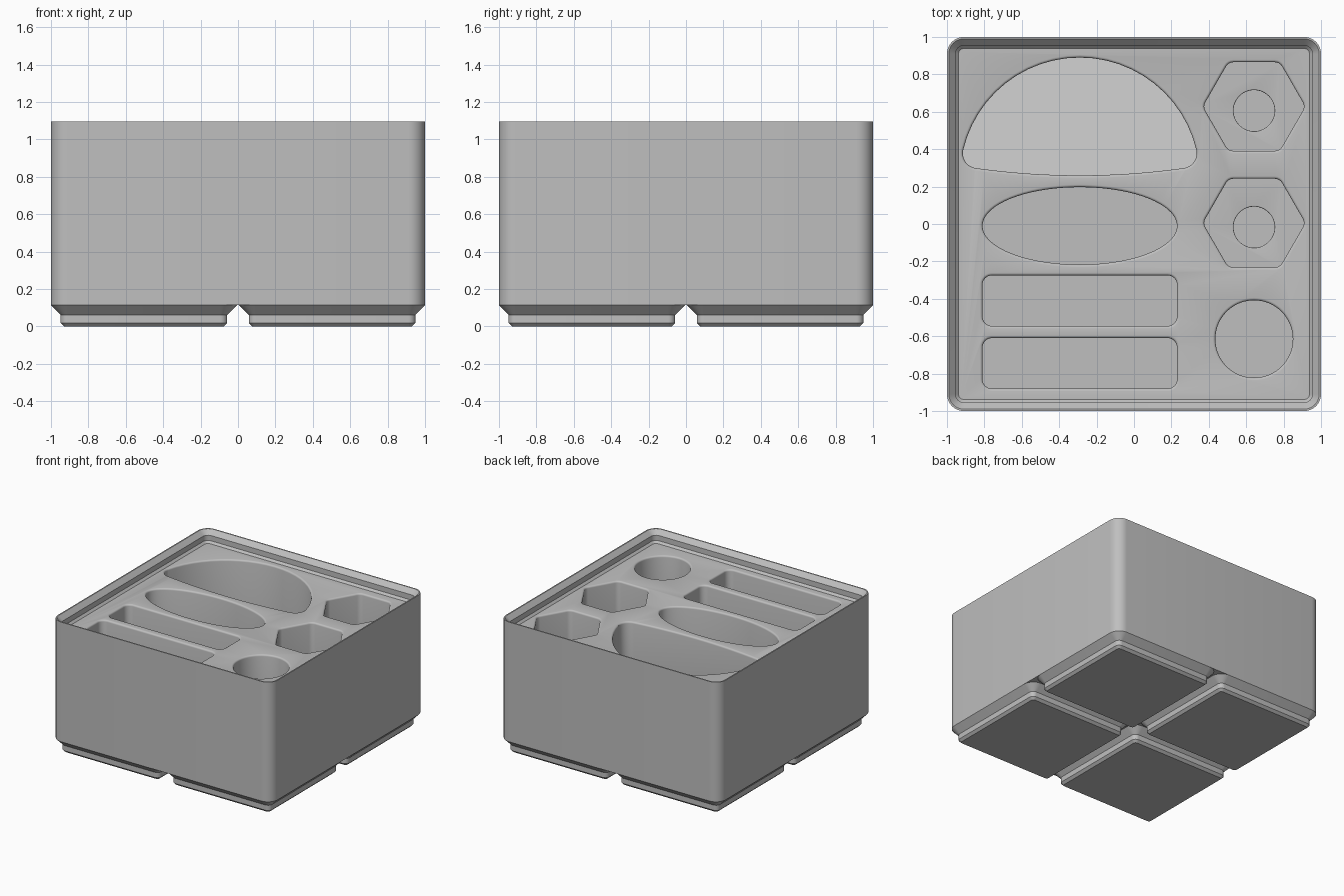
import bpy, bmesh, math
from math import cos, sin, radians

if "Cube" in bpy.data.objects:
    bpy.data.objects.remove(bpy.data.objects["Cube"])

grey = bpy.data.materials.new("plain grey")
grey.use_nodes = True
colour = (0.52, 0.52, 0.52, 1)
grey.diffuse_color = colour
grey.node_tree.nodes["Principled BSDF"].inputs["Base Color"].default_value = colour


# Outlines: chains of arcs (cx, cy, radius, start, end), grown by an offset
def arc_chain(arcs, steps=8):
    def ring(grow=0.0):
        points = []
        for cx, cy, r, a, b in arcs:
            for i in range(steps + 1):
                t = radians(a + (b - a) * i / steps)
                points.append((cx + (r + grow) * cos(t), cy + (r + grow) * sin(t)))
        return points
    return ring


def rounded_rect(cx, cy, hx, hy, r):
    signs = [(1, 1), (-1, 1), (-1, -1), (1, -1)]
    return arc_chain([(cx + sx * (hx - r), cy + sy * (hy - r), r, 90 * i, 90 * i + 90)
                      for i, (sx, sy) in enumerate(signs)])


def rounded_hexagon(cx, cy, apothem, r):
    d = (apothem - r) / cos(radians(30))
    return arc_chain([(cx + d * cos(radians(a)), cy + d * sin(radians(a)), r, a - 30, a + 30)
                      for a in range(0, 360, 60)], 4)


def oval(cx, cy, rx, ry, n=72):
    def ring(grow=0.0):
        points = []
        for i in range(n):
            t = math.tau * i / n
            nx, ny = cos(t) / rx, sin(t) / ry
            k = grow / math.hypot(nx, ny)
            points.append((cx + rx * cos(t) + nx * k, cy + ry * sin(t) + ny * k))
        return points
    return ring


# Skin a stack of rings into a closed solid
def loft(name, rings):
    bm = bmesh.new()
    loops = [[bm.verts.new(p) for p in ring] for ring in rings]
    n = len(loops[0])
    for low, high in zip(loops, loops[1:]):
        for i in range(n):
            j = (i + 1) % n
            bm.faces.new((low[i], low[j], high[j], high[i]))
    bm.faces.new(loops[0][::-1])
    bm.faces.new(loops[-1])
    bmesh.ops.recalc_face_normals(bm, faces=bm.faces)
    mesh = bpy.data.meshes.new(name)
    bm.to_mesh(mesh)
    bm.free()
    mesh.materials.append(grey)
    obj = bpy.data.objects.new(name, mesh)
    bpy.context.collection.objects.link(obj)
    return obj


def at(points, z):
    return [(x, y, z) for x, y in points]


def activate(obj):
    bpy.ops.object.select_all(action='DESELECT')
    obj.select_set(True)
    bpy.context.view_layer.objects.active = obj


def square_stack(cx, cy, profile):
    return [at(rounded_rect(cx, cy, h, h, r)(), z) for h, r, z in profile]


# Body with a stepped stacking lip
FLOOR, TOP, BASE = 1.0, 1.097, 0.114
body = loft("bin_body", square_stack(0, 0, [
    (1.0, 0.09, BASE), (1.0, 0.09, TOP), (0.99, 0.08, TOP),
    (0.9545, 0.045, FLOOR + 0.06), (0.9545, 0.045, FLOOR + 0.017),
    (0.938, 0.028, FLOOR)]))


# Pockets with a rounded rim, cut out of the body
def cut(outline, bottom, rim=FLOOR, slope=0.0, y0=0.0, fillet=0.014):
    rings = [[(x, y, bottom - slope * (y - y0)) for x, y in outline()]]
    for i in range(5):
        t = radians(90 * i / 4)
        rings.append(at(outline(fillet * (1 - cos(t))), rim - fillet * (1 - sin(t))))
    rings.append(at(outline(fillet), rim + 0.02))
    cutter = loft("pocket_cutter", rings)
    cutter.hide_render = True
    activate(body)
    mod = body.modifiers.new("pocket", 'BOOLEAN')
    mod.operation = 'DIFFERENCE'
    mod.solver = 'EXACT'
    mod.object = cutter
    bpy.ops.object.modifier_apply(modifier=mod.name)
    bpy.data.objects.remove(cutter)


# Dome-shaped pocket with a tilted floor
dome = arc_chain([(-0.29, 0.25, 0.64, 13.2, 166.8), (-0.835, 0.378, 0.08, 166.8, 262),
                  (-0.29, 4.26, 4.0, 262, 278), (0.255, 0.378, 0.08, 278, 373.2)], 24)
cut(dome, 0.65, slope=0.47, y0=0.26)

# Oval, bar and round pockets
cut(oval(-0.29, -0.01, 0.52, 0.207), 0.5)
for y in (-0.41, -0.745):
    cut(rounded_rect(-0.29, y, 0.52, 0.135, 0.05), 0.5)
cut(oval(0.642, -0.615, 0.207, 0.207), 0.5)

# Hexagonal pockets, each with a deeper round hole
for y in (0.628, 0.005):
    cut(rounded_hexagon(0.642, y, 0.237, 0.045), 0.6)
    cut(oval(0.642, y - 0.022, 0.11, 0.11, 48), 0.35, rim=0.6, fillet=0.006)

# Four stepped feet
feet = [loft("foot", square_stack(x, y, [
    (0.426, 0.019, 0), (0.4455, 0.038, 0.019), (0.4455, 0.038, 0.062), (0.497, 0.09, BASE)]))
    for x in (-0.503, 0.503) for y in (-0.503, 0.503)]

for obj in [body] + feet:
    activate(obj)
    bpy.ops.object.shade_smooth_by_angle(angle=radians(30))
